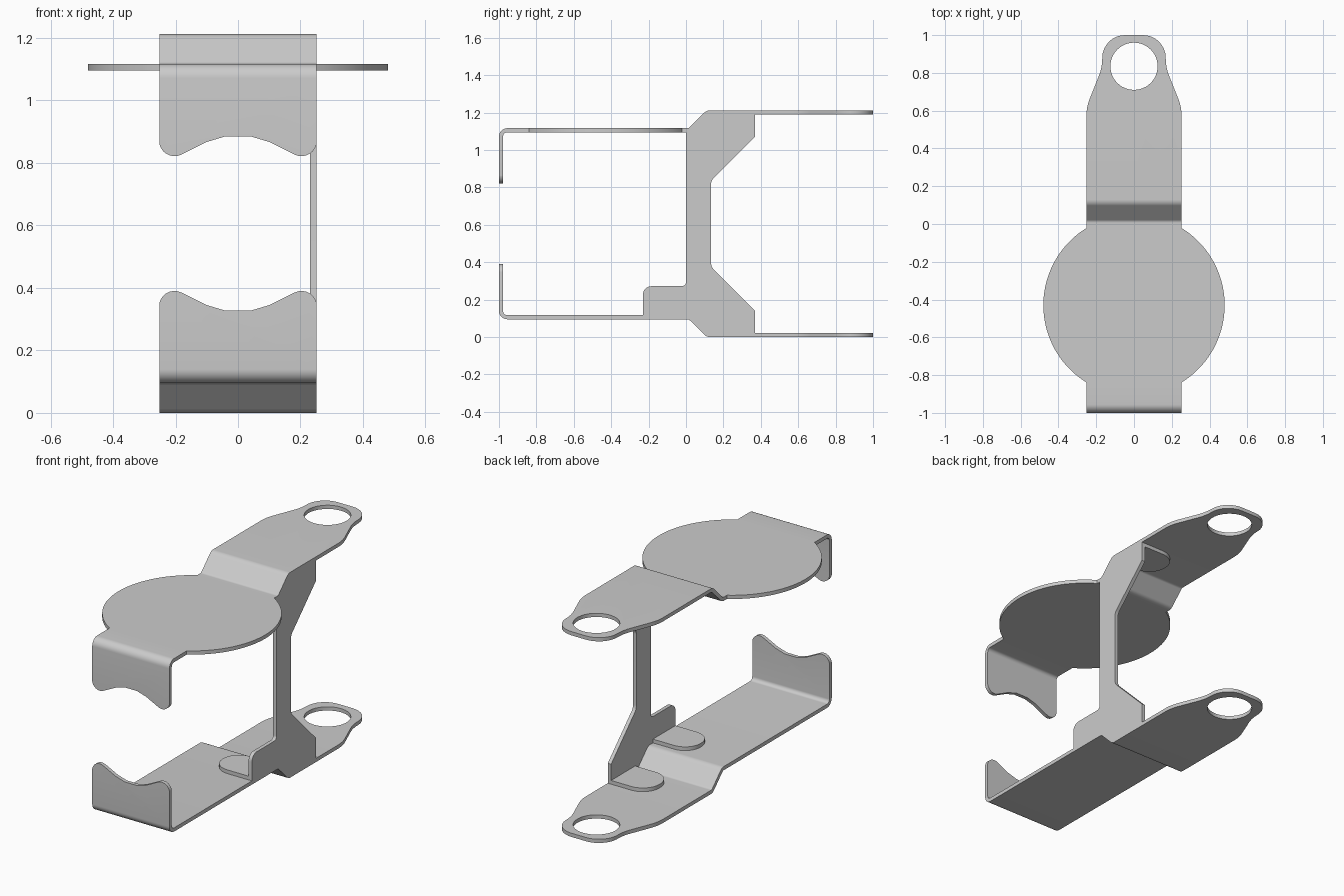
import bpy, bmesh, math
from mathutils import Vector, Matrix

cube = bpy.data.objects.get("Cube")
if cube:
    bpy.data.objects.remove(cube, do_unlink=True)

W = 0.252        # half width of the strip
T = 0.022        # sheet thickness
H = 1.212        # overall height
BEND = 0.045     # outer bend radius


def fillet(corners, steps=8):
    """Turn (u, v, radius) corners into a closed outline with rounded corners."""
    out = []
    for i, (u, v, r) in enumerate(corners):
        p = Vector((u, v))
        if r == 0:
            out.append(p)
            continue
        a = (Vector(corners[i - 1][:2]) - p).normalized()
        b = (Vector(corners[(i + 1) % len(corners)][:2]) - p).normalized()
        half = a.angle(b) / 2
        centre = p + (a + b).normalized() * (r / math.sin(half))
        start = p + a * (r / math.tan(half)) - centre
        end = p + b * (r / math.tan(half)) - centre
        sweep = start.angle_signed(end)
        for k in range(steps + 1):
            out.append(centre + Matrix.Rotation(-sweep * k / steps, 2) @ start)
    return out


def mirrored(half):
    """Complete a half outline across u = 0."""
    return half + [(-u, v, r) for u, v, r in reversed(half)]


def prism(name, outline, lo, hi, plane):
    """Extrude a 2D outline in the named plane between two depths."""
    place = {"xy": lambda u, v, w: (u, v, w),
             "xz": lambda u, v, w: (u, w, v),
             "yz": lambda u, v, w: (w, u, v)}[plane]
    bm = bmesh.new()
    face = bm.faces.new([bm.verts.new(place(u, v, lo)) for u, v in outline])
    ext = bmesh.ops.extrude_face_region(bm, geom=[face])
    moved = [g for g in ext["geom"] if isinstance(g, bmesh.types.BMVert)]
    bmesh.ops.translate(bm, verts=moved, vec=place(0, 0, hi - lo))
    bmesh.ops.recalc_face_normals(bm, faces=bm.faces)
    mesh = bpy.data.meshes.new(name)
    bm.to_mesh(mesh)
    bm.free()
    obj = bpy.data.objects.new(name, mesh)
    bpy.context.collection.objects.link(obj)
    return obj


def cut(obj, cutter, operation):
    mod = obj.modifiers.new("cut", "BOOLEAN")
    mod.object, mod.operation, mod.solver = cutter, operation, "EXACT"
    bpy.context.view_layer.update()
    graph = bpy.context.evaluated_depsgraph_get()
    mesh = bpy.data.meshes.new_from_object(obj.evaluated_get(graph))
    obj.modifiers.clear()
    obj.data = mesh
    bpy.data.objects.remove(cutter, do_unlink=True)


def smooth(obj):
    bpy.ops.object.select_all(action="DESELECT")
    obj.select_set(True)
    bpy.context.view_layer.objects.active = obj
    bpy.ops.object.shade_smooth_by_angle(angle=math.radians(30))


def flip(obj):
    """Mirror a part about the mid height."""
    obj.data.transform(Matrix.Translation((0, 0, H)) @ Matrix.Diagonal((1, 1, -1, 1)))
    obj.data.flip_normals()


# Side profile of the bent sheet: upturned flap, floor, joggle, rear ear
F = 0.095        # underside of the raised floor
S = T * math.tan(math.radians(22.5))
profile = fillet([
    (-1, 0.5, 0), (-1, F, BEND), (0.015, F, T), (0.11, 0, BEND),
    (1.1, 0, 0), (1.1, T, 0), (0.11 + S, T, T), (0.015 + S, F + T, BEND),
    (-1 + T, F + T, T), (-1 + T, 0.5, 0)])

# Front outline: two rounded lobes with a dip between
E = W + 0.001
flap = fillet(mirrored([
    (0.6, -0.1, 0), (0.6, 0.2, 0), (E, 0.2, 0), (E, 0.421, 0.05),
    (0.1, 0.345, 0), (0.04, 0.327, 0)]))

# Plan outlines: plain strip, and strip with a round disc
ear = [(W, 0.62, 0.25), (0.168, 0.83, 0.25), (0.168, 1, 0.12)]
R, CY = 0.48, -0.43
reach = math.acos(W / R)
disc = [(R * math.cos(a), CY + R * math.sin(a), 0)
        for a in (reach * (k / 20 - 1) for k in range(41))]
front_edge = [(W, -1.1, 0)]
hole = [Vector((0.125 * math.cos(a), 0.835 + 0.125 * math.sin(a)))
        for a in (math.tau * k / 48 for k in range(48))]


def sheet(name, half_plan):
    obj = prism(name, profile, -0.55, 0.55, "yz")
    cut(obj, prism("plan_cutter", fillet(mirrored(half_plan)), -0.2, 0.7, "xy"), "INTERSECT")
    cut(obj, prism("flap_cutter", flap, -1.2, 1.2, "xz"), "INTERSECT")
    cut(obj, prism("hole_cutter", hole, -0.2, 0.2, "xy"), "DIFFERENCE")
    smooth(obj)
    return obj


sheet("lower_bracket", front_edge + ear)
flip(sheet("upper_bracket", front_edge + disc + ear))

# Side web joining both brackets
web = fillet([
    (-0.23, F, 0), (0.015, F, T), (0.11, 0, BEND), (0.37, 0, 0),
    (0.37, 0.14, 0), (0.134, 0.376, 0.05), (0.134, H - 0.376, 0.05),
    (0.37, H - 0.14, 0), (0.37, H, 0), (0.11, H, BEND), (0.015, H - F, T),
    (0, H - F, 0), (0, 0.272, T), (-0.23, 0.272, BEND)])
smooth(prism("side_web", web, W - T, W, "yz"))


# Rounded tabs folded from the web onto the brackets
def tab(name, y0, y1, z):
    r = (y1 - y0) * 0.48
    outline = fillet([(W - T / 2, y0, 0), (W - T / 2, y1, 0), (-0.01, y1, r), (-0.01, y0, r)])
    obj = prism(name, outline, z, z + T, "xy")
    smooth(obj)
    return obj


tab("lower_front_tab", -0.23, -0.02, F + T)
tab("lower_rear_tab", 0.145, 0.37, T)
flip(tab("upper_rear_tab", 0.145, 0.37, T))
